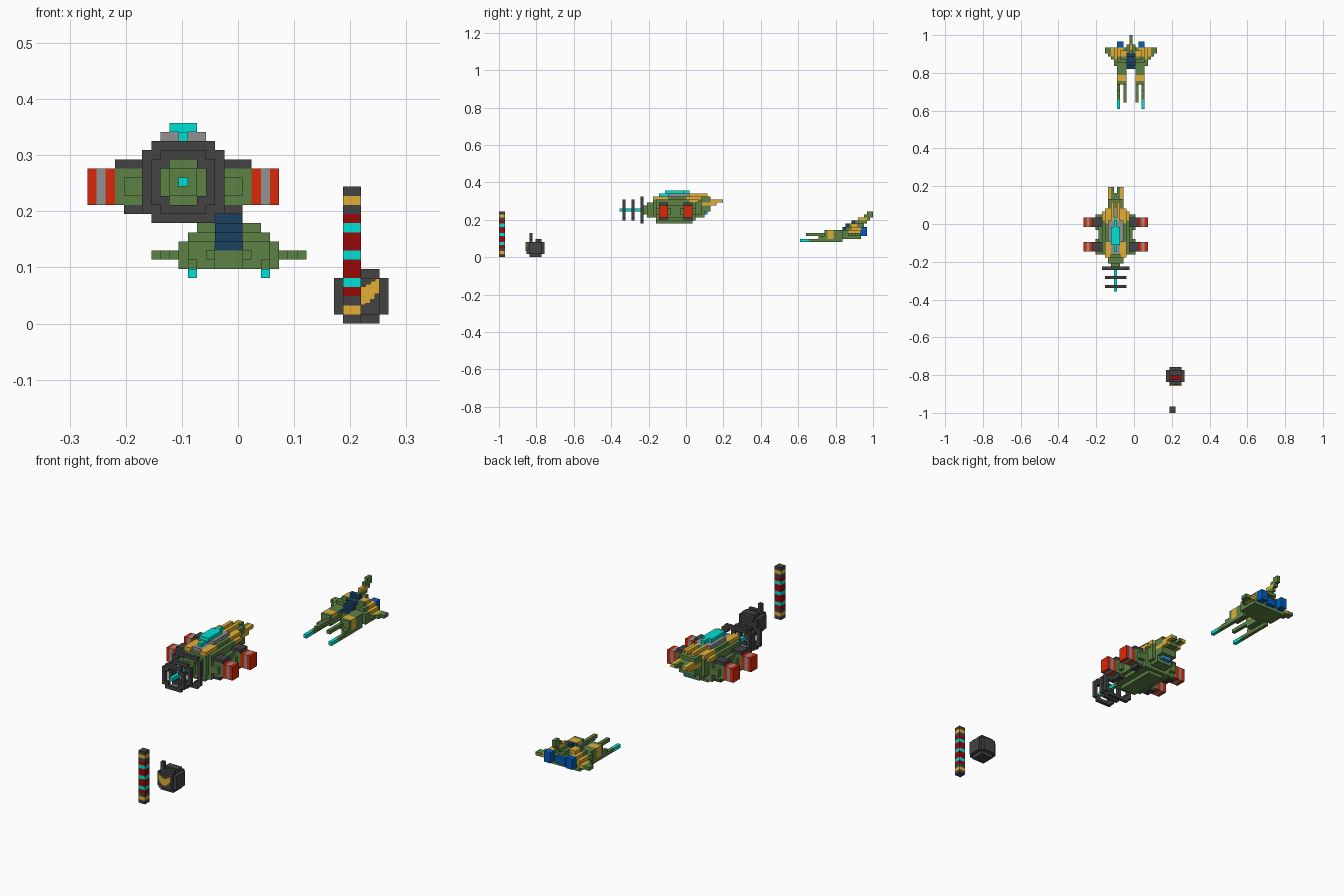
import bpy, bmesh
from mathutils import Vector

if "Cube" in bpy.data.objects:
    bpy.data.objects.remove(bpy.data.objects["Cube"])

V = 2 / 123                      # edge of one block
COLOURS = {
    "olive_green": (0.108, 0.225, 0.06), "charcoal": (0.056, 0.056, 0.056),
    "orange_red": (0.70, 0.022, 0.003), "dark_red": (0.32, 0.002, 0.002),
    "cyan": (0.0, 0.75, 0.66), "gold": (0.75, 0.43, 0.035),
    "grey": (0.29, 0.29, 0.29), "navy": (0.011, 0.052, 0.115),
    "blue": (0.0, 0.11, 0.50), "sky_blue": (0.03, 0.30, 0.62)}
mats = []
for name, rgb in COLOURS.items():
    m = bpy.data.materials.new(name)
    m.diffuse_color = (*rgb, 1)
    m.use_nodes = True
    m.node_tree.nodes["Principled BSDF"].inputs["Base Color"].default_value = m.diffuse_color
    mats.append(m)
G, D, O, R, C, Y, A, N, B, S = range(10)

cells = {}                       # block position -> (part, colour)


def fill(part, col, x, y, z, mirror=None):
    """Fill an inclusive block range; mirror is the sum of mirrored x indices."""
    for i in range(x[0], x[1] + 1):
        for j in range(y[0], y[1] + 1):
            for k in range(z[0], z[1] + 1):
                cells[i, j, k] = (part, col)
                if mirror is not None:
                    cells[mirror - i, j, k] = (part, col)


def ring(part, j, r):
    """One block thick ring with cut corners."""
    for a in range(-r, r + 1):
        for b in range(-r, r + 1):
            m, n = max(abs(a), abs(b)), min(abs(a), abs(b))
            if (m == r and n < r) or (m == n == r - 1):
                cells[10 + a, j, 15 + b] = (part, D)


# ---- gunship hull ----
M = 20
h = "gunship_hull"
fill(h, G, (9, 11), (48, 48), (14, 16))
fill(h, G, (8, 12), (49, 50), (13, 17))
fill(h, G, (7, 13), (51, 51), (13, 18))
fill(h, G, (6, 14), (52, 64), (12, 18))
fill(h, G, (5, 15), (56, 60), (13, 16))
fill(h, G, (8, 12), (52, 63), (11, 11))
# roof with gold shoulders and grey spine
fill(h, G, (7, 13), (53, 66), (19, 19))
fill(h, Y, (7, 8), (51, 55), (19, 19), M)
fill(h, Y, (7, 8), (62, 66), (19, 19), M)
fill(h, A, (9, 11), (52, 66), (19, 19))
fill(h, Y, (6, 6), (63, 65), (18, 18), M)
fill(h, A, (8, 12), (56, 62), (20, 20))
# tail stepping upward
fill(h, G, (7, 13), (65, 66), (14, 18))
fill(h, G, (8, 12), (65, 67), (13, 18))
fill(h, G, (8, 12), (67, 69), (15, 19))
fill(h, G, (8, 12), (69, 71), (17, 18))
fill(h, G, (8, 9), (72, 73), (18, 18), M)
fill(h, Y, (8, 8), (67, 71), (17, 17), M)
fill(h, Y, (9, 9), (63, 68), (20, 20), M)
fill(h, Y, (8, 8), (70, 73), (18, 18), M)
fill("tail_thruster", S, (9, 11), (68, 68), (14, 15))
# canopy
fill("canopy", C, (10, 10), (53, 63), (20, 20))
fill("canopy", C, (9, 11), (55, 60), (21, 21))
fill("canopy", C, (10, 10), (61, 62), (21, 21))
# gun rod and rings
fill("gun_rod", C, (10, 10), (40, 47), (15, 15))
ring("front_ring", 41, 3)
ring("middle_ring", 44, 3)
ring("rear_ring", 47, 4)
# four engine pods on arms
for j in (53, 61):
    fill("pod_arms", G, (3, 5), (j, j + 2), (13, 16), M)
    fill("pod_arms", G, (4, 5), (j - 1, j + 3), (14, 15), M)
    fill("pod_arms", D, (3, 5), (j, j + 2), (17, 17), M)
    fill("pod_arms", D, (4, 5), (j, j + 2), (12, 12), M)
    for i, c in ((0, O), (1, A), (2, O)):
        fill("engine_pods", c, (i, i), (j, j + 2), (13, 16), M)
gunship = {p for p, c in cells.values()}     # sits a little off the grid in y

# ---- small fighter ----
M = 30
f = "fighter_body"
fill(f, G, (14, 16), (112, 118), (6, 8))
fill(f, G, (14, 16), (115, 118), (9, 9))
fill(f, G, (11, 13), (107, 118), (6, 7), M)
fill(f, G, (11, 13), (108, 118), (8, 8), M)
fill(f, G, (11, 13), (114, 118), (9, 9), M)
fill(f, G, (12, 13), (115, 117), (10, 10), M)
fill(f, Y, (11, 13), (108, 109), (8, 8), M)
fill(f, G, (11, 13), (107, 107), (8, 8), M)
fill(f, Y, (11, 11), (108, 109), (6, 8), M)
fill(f, G, (10, 10), (113, 118), (6, 8), M)
fill(f, Y, (10, 10), (115, 118), (8, 8), M)
fill(f, Y, (11, 12), (116, 118), (9, 9), M)
fill(f, Y, (12, 13), (116, 117), (10, 10), M)
# swept wings with green edge and tips
for i, j in ((7, 117), (8, 116), (9, 115)):
    fill("wings", G, (i, i), (j, 118), (7, 7), M)
    if i > 8:
        fill("wings", Y, (i, i), (j + 1, 118), (7, 7), M)
# forward prongs with cyan tips
fill("prongs", G, (11, 11), (102, 112), (5, 5), M)
fill("prongs", G, (11, 11), (105, 106), (6, 6), M)
fill("prongs", C, (11, 11), (99, 101), (5, 5), M)
fill("prongs", G, (13, 13), (101, 106), (7, 7), M)
# rising tail fin
for n in range(4):
    fill("tail_fin", G, (15, 15), (117 + 2 * n - (n > 0), min(119 + n, 122)), (10 + n, 11 + n))
fill("tail_fin", G, (14, 16), (117, 119), (10, 10))
fill("tail_fin", Y, (15, 15), (118, 120), (12, 12))
fill("tail_fin", G, (15, 15), (121, 122), (14, 14))
# cockpit glass
for j, k in ((112, 8), (113, 9), (114, 10), (115, 10), (116, 11)):
    fill("cockpit", N, (14, 16), (j, j), (8, k))
# exhausts
fill("fighter_exhausts", B, (11, 12), (119, 120), (7, 9), M)
fill("fighter_exhausts", B, (14, 16), (119, 119), (7, 8))

# ---- helmet ----
M = 59
fill("helmet", D, (27, 32), (10, 13), (1, 4))
fill("helmet", D, (28, 31), (9, 14), (1, 4))
fill("helmet", D, (28, 31), (10, 13), (0, 5))
fill("helmet_stripe", R, (28, 31), (11, 11), (4, 4))
for i in range(28, 32):
    del cells[i, 11, 5]
fill("helmet_antenna", D, (28, 28), (10, 10), (5, 7))

# ---- striped post ----
for k, c in enumerate((D, Y, D, R, C, R, R, C, R, R, C, R, D, Y, D)):
    fill("striped_post", c, (28, 29), (0, 1), (k, k))

# ---- turn the blocks into meshes, keeping only exposed faces ----
parts = {}
for pos, (part, col) in cells.items():
    parts.setdefault(part, []).append((pos, col))


def add_object(part, bm):
    mesh = bpy.data.meshes.new(part)
    bm.to_mesh(mesh)
    bm.free()
    for m in mats:
        mesh.materials.append(m)
    bpy.context.collection.objects.link(bpy.data.objects.new(part, mesh))


for part, blocks in parts.items():
    dy = -0.4 if part in gunship else 0
    bm = bmesh.new()
    for pos, col in blocks:
        for ax in range(3):
            for s in (0, 1):
                nb = list(pos)
                nb[ax] += 2 * s - 1
                if tuple(nb) in cells:
                    continue
                u, w = (ax + 1) % 3, (ax + 2) % 3
                vs = []
                for a, b in ((0, 0), (1, 0), (1, 1), (0, 1)):
                    p = list(pos)
                    p[ax] += s
                    p[u] += a
                    p[w] += b
                    vs.append(bm.verts.new(Vector((p[0] - 16.5, p[1] - 61.5 + dy, p[2])) * V))
                face = bm.faces.new(vs if s else vs[::-1])
                face.material_index = col
    bmesh.ops.remove_doubles(bm, verts=bm.verts, dist=V * 0.01)
    add_object(part, bm)

# ---- crescent visor: thin stepped plates on the helmet front ----
bm = bmesh.new()
for n in range(8):
    d = abs(n - 3.5) / 2
    lo, hi = 2 + 0.4 * d * d, min(3.9 + 0.6 * d, 5)
    cube = bmesh.ops.create_cube(bm, size=V)["verts"]
    bmesh.ops.scale(bm, vec=(0.5, 0.3, hi - lo), verts=cube)
    bmesh.ops.translate(bm, verts=cube, vec=Vector((13.5 + (n - 3.5) / 2, -52.6, (lo + hi) / 2)) * V)
for face in bm.faces:
    face.material_index = Y
add_object("visor", bm)
